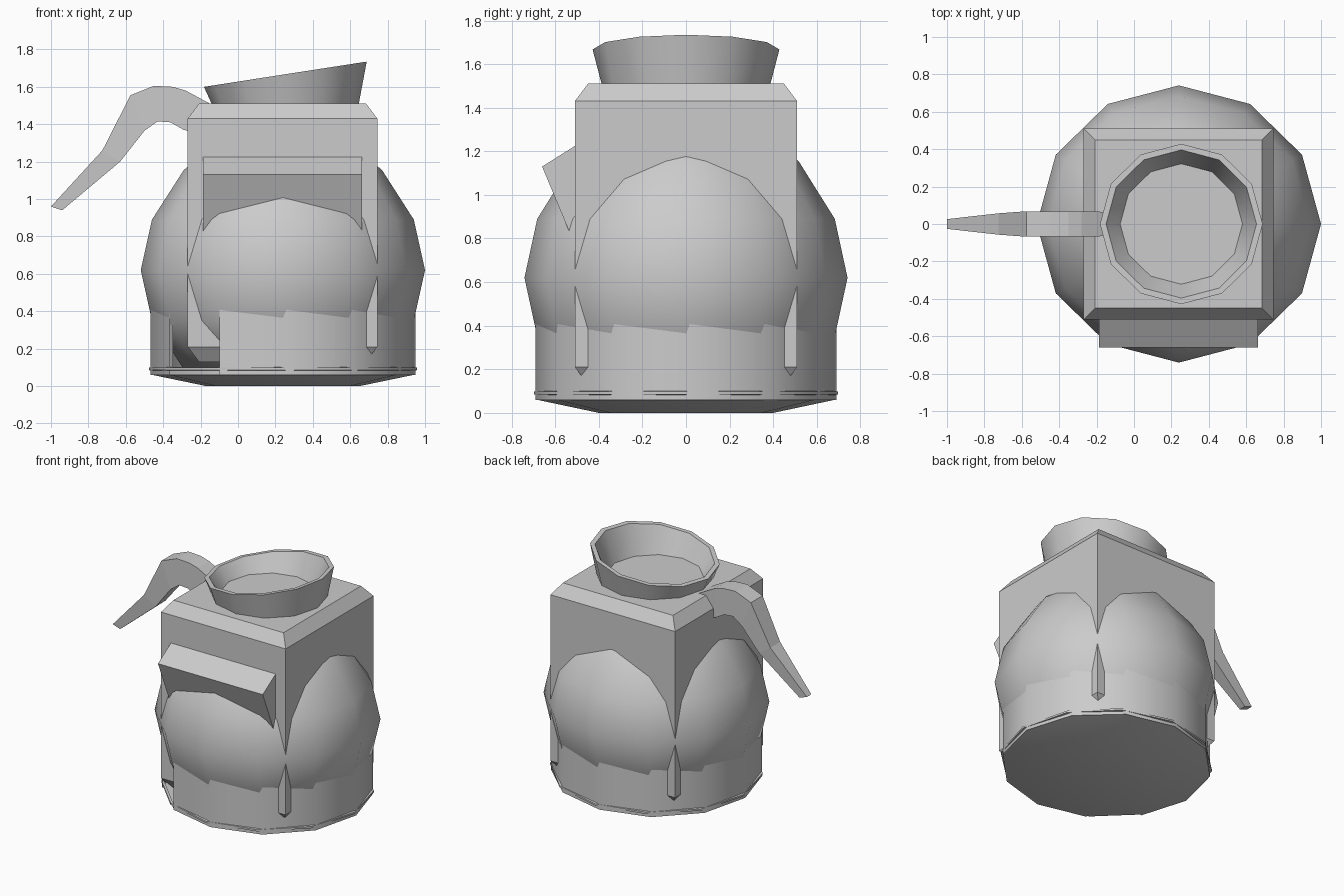
import bpy, bmesh, math

if "Cube" in bpy.data.objects:
    bpy.data.objects.remove(bpy.data.objects["Cube"])

grey = bpy.data.materials.new("light grey")
grey.use_nodes = True
grey.diffuse_color = (0.6, 0.6, 0.6, 1)
grey.node_tree.nodes["Principled BSDF"].inputs["Base Color"].default_value = (0.6, 0.6, 0.6, 1)

SIDES = 12
AXIS = 0.24
DEPTH = 0.975  # slight flattening of the round parts front to back


def finish(name, bm, smooth=None):
    bmesh.ops.recalc_face_normals(bm, faces=bm.faces)
    mesh = bpy.data.meshes.new(name)
    bm.to_mesh(mesh)
    bm.free()
    mesh.materials.append(grey)
    obj = bpy.data.objects.new(name, mesh)
    bpy.context.collection.objects.link(obj)
    if smooth:
        bpy.ops.object.select_all(action='DESELECT')
        obj.select_set(True)
        bpy.context.view_layer.objects.active = obj
        bpy.ops.object.shade_smooth_by_angle(angle=math.radians(smooth))
    return obj


def lathe(name, profile, cx=AXIS, depth=DEPTH, turn=0, skip=(), loop=False,
          caps=False, tilt=None, smooth=40):
    """Spin a (radius, height) profile; tilt may change heights by x."""
    bm = bmesh.new()
    rings = []
    for r, z in profile:
        ring = []
        for i in range(SIDES):
            a = math.tau * i / SIDES + math.radians(turn)
            x = cx + r * math.cos(a)
            height = tilt(x, z) if tilt else z
            ring.append(bm.verts.new((x, r * math.sin(a) * depth, height)))
        rings.append(ring)
    pairs = list(zip(rings, rings[1:]))
    if loop:
        pairs.append((rings[-1], rings[0]))
    for low, high in pairs:
        for i in range(SIDES):
            if i not in skip:
                j = (i + 1) % SIDES
                bm.faces.new((low[i], low[j], high[j], high[i]))
    if caps:
        bm.faces.new(rings[0])
        bm.faces.new(rings[-1])
    return finish(name, bm, smooth)


def loft(name, sections):
    """Join a list of equal-length cross-sections and close both ends."""
    bm = bmesh.new()
    rows = [[bm.verts.new(p) for p in s] for s in sections]
    n = len(rows[0])
    for a, b in zip(rows, rows[1:]):
        for i in range(n):
            j = (i + 1) % n
            bm.faces.new((a[i], a[j], b[j], b[i]))
    bm.faces.new(rows[0])
    bm.faces.new(rows[-1])
    return finish(name, bm)


# Round belly
lathe("belly", [(0.53, 0.09), (0.70, 0.35), (0.76, 0.62), (0.70, 0.89),
                (0.53, 1.155), (0.3, 1.35)], caps=True, smooth=60)

# Lower band, open for one side at the front right
lathe("lower_band", [(0.708, 0.06), (0.708, 0.43), (0.69, 0.43), (0.69, 0.06)],
      turn=1.5, skip=(7,), loop=True)

# Shallow dish underneath and the thin trim ring
lathe("base_dish", [(0.41, 0.0), (0.70, 0.06), (0.70, 0.085)], caps=True)
lathe("trim_ring", [(0.70, 0.082), (0.716, 0.085), (0.716, 0.098), (0.70, 0.101)],
      turn=-1, loop=True)


# Square body with chamfered top and bottom
def square(inset, z):
    hx, hy = 0.507 - inset, 0.51 - inset
    return [(0.238 + sx * hx, sy * hy, z)
            for sx, sy in ((-1, -1), (1, -1), (1, 1), (-1, 1))]


loft("square_body", [square(0.06, 0.13), square(0, 0.21),
                     square(0, 1.43), square(0.06, 1.51)])


# Flared mouth with a slanted rim
def slant(x, z):
    return 1.628 + 0.155 * x if z > 1.6 else z


lathe("mouth", [(0.392, 1.505), (0.435, 1.7), (0.402, 1.7), (0.327, 1.511)],
      cx=0.253, depth=0.985, tilt=slant)

# Front ledge, a wedge sunk into the body
wedge = [(-0.45, 1.262), (-0.66, 1.13), (-0.47, 0.674)]
loft("front_ledge", [[(x, y, z) for y, z in wedge] for x in (-0.188, 0.663)])

# Curved handle: upper x, z, lower x, z and half width along its length
handle = [(-1.0, 0.96, -0.94, 0.94, 0.026), (-0.725, 1.26, -0.63, 1.2, 0.057),
          (-0.575, 1.555, -0.5, 1.365, 0.068), (-0.45, 1.605, -0.43, 1.415, 0.068),
          (-0.35, 1.6, -0.36, 1.41, 0.068), (-0.28, 1.58, -0.29, 1.37, 0.067),
          (-0.15, 1.51, -0.18, 1.34, 0.065)]
loft("handle", [[(ux, -w, uz), (ux, w, uz), (lx, w, lz), (lx, -w, lz)]
                for ux, uz, lx, lz, w in handle])
